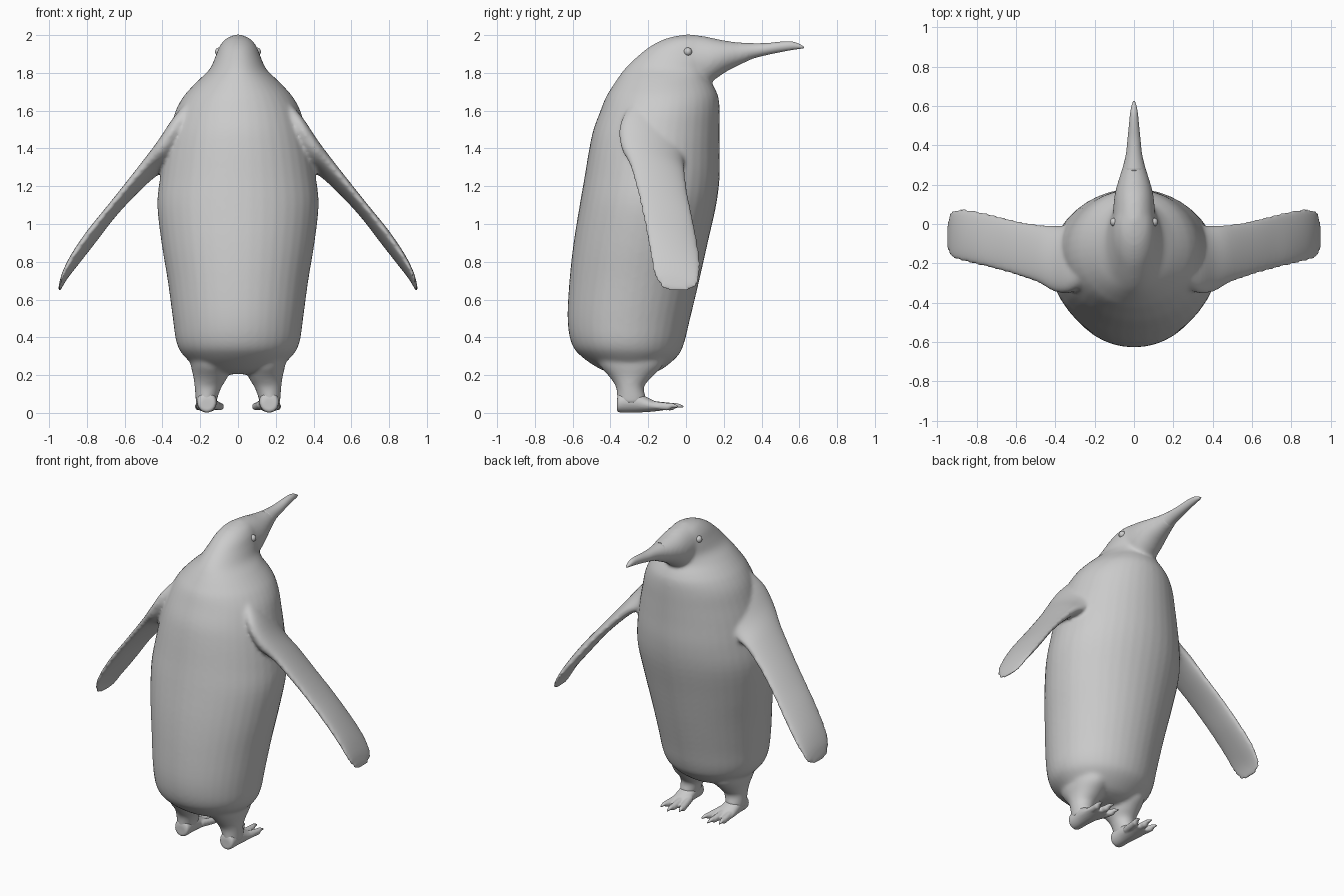
import bpy, bmesh
from math import cos, sin, pi
from mathutils import Vector


def refine(rows, n=4):
    """Smoothly interpolate rows of section values (Catmull-Rom)."""
    out = []
    for i in range(len(rows) - 1):
        p = [rows[max(i - 1, 0)], rows[i], rows[i + 1], rows[min(i + 2, len(rows) - 1)]]
        for k in range(n):
            t = k / n
            out.append([0.5 * (2 * b + (c - a) * t + (2 * a - 5 * b + 4 * c - d) * t * t
                               + (3 * b - a - 3 * c + d) * t ** 3) for a, b, c, d in zip(*p)])
    return out + [list(rows[-1])]


def loft(bm, rings):
    loops = [[bm.verts.new(p) for p in ring] for ring in rings]
    n = len(loops[0])
    for a, b in zip(loops, loops[1:]):
        for i in range(n):
            bm.faces.new((a[i], a[(i + 1) % n], b[(i + 1) % n], b[i]))
    bm.faces.new(loops[0][::-1])
    bm.faces.new(loops[-1])


def ring(centre, u, v, n=40):
    c, u, v = Vector(centre), Vector(u), Vector(v)
    return [c + u * cos(2 * pi * i / n) + v * sin(2 * pi * i / n) for i in range(n)]


def upright(x0, x1, y0, y1, z):
    return ring(((x0 + x1) / 2, (y0 + y1) / 2, z), ((x1 - x0) / 2, 0, 0), (0, (y1 - y0) / 2, 0))


def forward(y, top, bottom, w, x=0):
    return ring((x, y, (top + bottom) / 2), (w, 0, 0), (0, 0, (top - bottom) / 2))


def finish(bm, name, voxel=0, smooth=0):
    bmesh.ops.recalc_face_normals(bm, faces=bm.faces)
    for f in bm.faces:
        f.smooth = True
    me = bpy.data.meshes.new(name)
    bm.to_mesh(me)
    bm.free()
    ob = bpy.data.objects.new(name, me)
    bpy.context.collection.objects.link(ob)
    if voxel:
        m = ob.modifiers.new("Fuse", 'REMESH')
        m.mode, m.voxel_size, m.use_smooth_shade = 'VOXEL', voxel, True
        s = ob.modifiers.new("Soften", 'SMOOTH')
        s.factor, s.iterations = 0.5, smooth
    return ob


# Torso and nape: z, back y, chest y, half width
torso = [
    (.205, -.36, -.20, .10), (.23, -.45, -.13, .20), (.30, -.555, -.045, .285),
    (.37, -.607, -.01, .325), (.50, -.627, .022, .345), (.70, -.617, .07, .372),
    (.90, -.595, .115, .405), (1.1, -.563, .16, .427), (1.25, -.537, .178, .412),
    (1.4, -.512, .178, .385), (1.5, -.49, .178, .36), (1.6, -.453, .178, .33),
    (1.67, -.425, .172, .292), (1.72, -.395, .152, .25), (1.77, -.362, .125, .20),
    (1.82, -.325, .13, .15), (1.88, -.265, .15, .122), (1.94, -.19, .14, .098),
    (1.98, -.11, .10, .065), (2.0, -.03, .03, .02)]
# Head and bill: y, top z, bottom z, half width
head = [
    (-.10, 1.975, 1.74, .10), (0, 2.003, 1.715, .108), (.10, 1.993, 1.73, .104),
    (.16, 1.98, 1.77, .096), (.22, 1.969, 1.81, .08), (.29, 1.96, 1.845, .058),
    (.35, 1.957, 1.872, .043)]
bill = [
    (.27, 1.961, 1.838, .062), (.35, 1.957, 1.874, .042), (.43, 1.958, 1.895, .033),
    (.50, 1.965, 1.91, .026), (.56, 1.966, 1.921, .02), (.60, 1.953, 1.927, .013),
    (.625, 1.938, 1.931, .004)]
# Flipper: upper x, z, lower x, z, leading y, trailing y
flipper = [
    (.26, 1.66, .17, 1.45, -.02, -.30), (.345, 1.56, .25, 1.38, -.01, -.35),
    (.42, 1.447, .335, 1.30, -.01, -.345), (.50, 1.34, .43, 1.255, -.005, -.30),
    (.60, 1.212, .545, 1.15, .01, -.265), (.70, 1.087, .655, 1.03, .035, -.235),
    (.80, .963, .755, .90, .06, -.21), (.88, .845, .845, .785, .077, -.19),
    (.928, .75, .90, .715, .075, -.175), (.948, .68, .928, .67, .06, -.145),
    (.953, .643, .94, .643, .02, -.095)]
# Leg: z, inner x, outer x, heel y, shin y
leg = [
    (.32, .06, .26, -.47, -.12), (.25, .04, .25, -.455, -.125), (.19, .055, .236, -.405, -.18),
    (.14, .085, .23, -.372, -.222), (.09, .105, .226, -.365, -.215), (.05, .115, .222, -.365, -.21)]

# Fused plumage: torso, head, flippers and legs
bm = bmesh.new()
loft(bm, [upright(-w, w, a, b, z) for z, a, b, w in refine(torso)])
loft(bm, [forward(*r) for r in refine(head)])
for s in (1, -1):
    rings = []
    for ux, uz, lx, lz, y0, y1 in refine(flipper):
        half = Vector((s * (ux - lx) / 2, 0, (uz - lz) / 2))
        chord = Vector((0, (y0 - y1) / 2, 0)) - half * 0.55
        rings.append(ring((s * (ux + lx) / 2, (y0 + y1) / 2, (uz + lz) / 2), chord, half * 0.83))
    loft(bm, rings)
    loft(bm, [upright(s * a, s * b, h, f, z) for z, a, b, h, f in refine(leg)])
finish(bm, "body", 0.011, 9)

# Bill
bm = bmesh.new()
loft(bm, [forward(*r) for r in refine(bill)])
finish(bm, "bill")

# Feet: heel pad plus three clawed toes each
pad = [(-.365, .075, .012, .035), (-.35, .11, .002, .05), (-.28, .12, .002, .054),
       (-.21, .085, .004, .058), (-.15, .056, .01, .06), (-.11, .042, .016, .056)]
toes = [(.125, .082, -.045), (.158, .148, -.012), (.19, .216, -.04)]
bm = bmesh.new()
for s in (1, -1):
    loft(bm, [forward(y, t, b, w, s * .165) for y, t, b, w in refine(pad)])
    for x0, x1, tip in toes:
        rings = []
        for t, r, z in ((0, .024, .045), (.45, .022, .036), (.7, .02, .033),
                        (.82, .013, .04), (1, .005, .033)):
            y = -.22 + (tip + .22) * t
            rings.append(forward(y, z + r, z - r, r, s * (x0 + (x1 - x0) * t)))
        loft(bm, rings)
finish(bm, "feet", 0.006, 3)

# Eyes
for s, side in ((1, "right"), (-1, "left")):
    bpy.ops.mesh.primitive_uv_sphere_add(segments=24, ring_count=12, radius=.022,
                                         location=(s * .1, .01, 1.912))
    bpy.context.object.name = side + "_eye"
    bpy.ops.object.shade_smooth()
